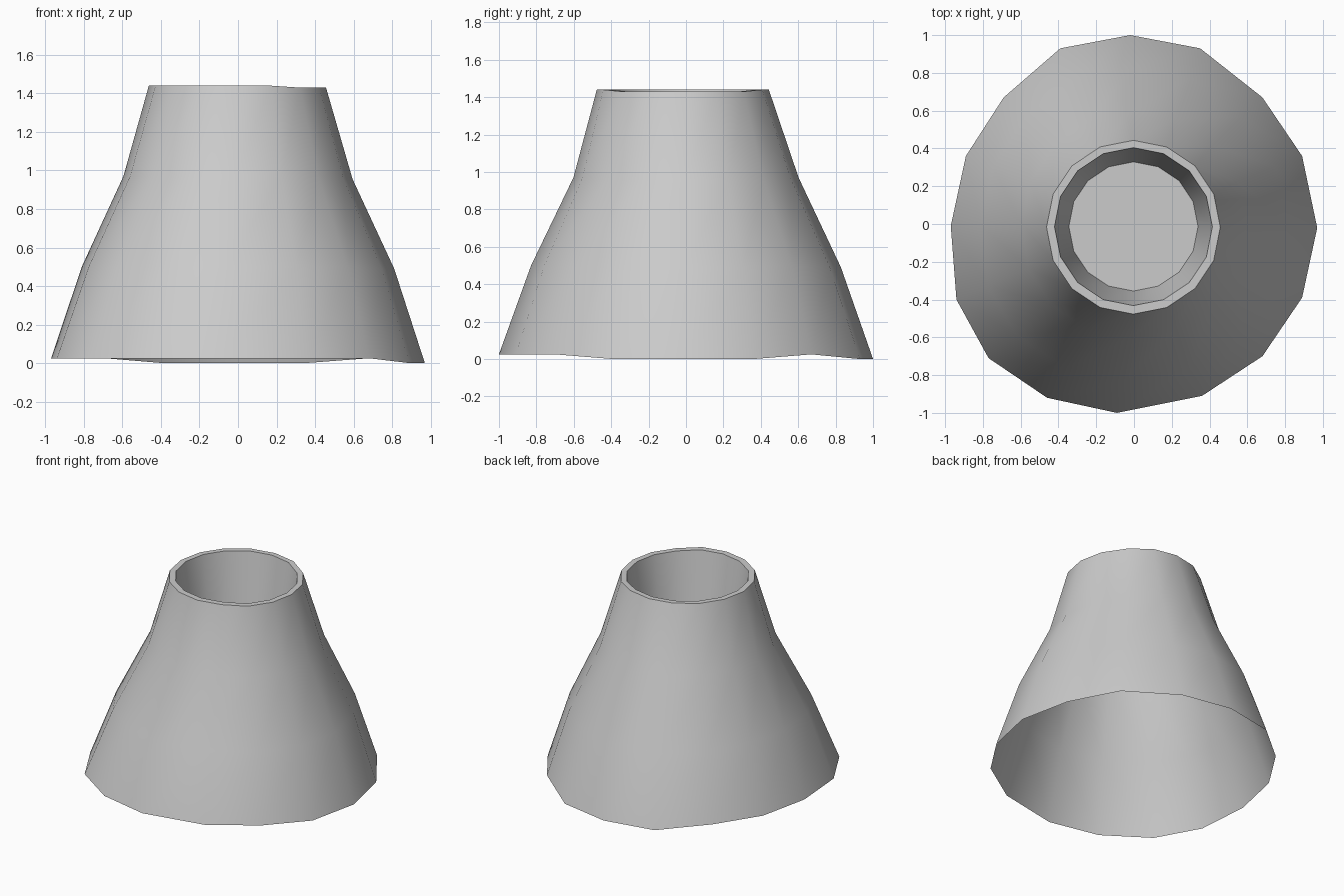
import bpy, bmesh, math

if "Cube" in bpy.data.objects:
    bpy.data.objects.remove(bpy.data.objects["Cube"])

N = 16
# Uneven foot outline, counter-clockwise from +x: x, y
foot = [(.97, -.02), (.89, .36), (.68, .67), (.35, .93), (-.02, 1), (-.39, .93),
        (-.69, .67), (-.89, .36), (-.97, -.01), (-.94, -.40), (-.77, -.71),
        (-.46, -.92), (-.09, -1), (.36, -.91), (.68, -.70), (.89, -.39)]
low_foot = {0, 1, 3, 4, 5, 15}     # foot corners touching the ground
low_rim = {0, 1, 2, 14, 15}        # slightly chipped side of the rim

bm = bmesh.new()


def circle(i, r, cx=0, cy=0):
    a = 2 * math.pi * i / N
    return cx + r * math.cos(a), cy + r * math.sin(a)


def ring(point, height):
    return [bm.verts.new((*point(i), height(i))) for i in range(N)]


def blend(i, scale, r, t):
    c = circle(i, r)
    return tuple(f * scale * (1 - t) + k * t for f, k in zip(foot[i], c))


def rim_z(i):
    return 1.43 if i in low_rim else 1.44


# Outer wall from foot to rim, then rim lip and tapered inner wall
rings = [
    ring(lambda i: foot[i], lambda i: 0 if i in low_foot else .025),
    ring(lambda i: blend(i, .832, .82, .3), lambda i: .49 if i in low_foot else .50),
    ring(lambda i: blend(i, .605, .60, .6), lambda i: .955 if i in low_rim else .97),
    ring(lambda i: circle(i, .46, -.003, -.017), rim_z),
    ring(lambda i: circle(i, .418, -.003, -.014), rim_z),
    ring(lambda i: circle(i, .342, -.003, -.013), lambda i: .95),
]
for a, b in zip(rings, rings[1:]):
    for i in range(N):
        j = (i + 1) % N
        bm.faces.new((a[i], a[j], b[j], b[i]))
# Floor of the opening
bm.faces.new(rings[-1])

me = bpy.data.meshes.new("flared_hollow_cone")
bm.to_mesh(me)
bm.free()
ob = bpy.data.objects.new("flared_hollow_cone", me)
bpy.context.collection.objects.link(ob)
bpy.context.view_layer.objects.active = ob
ob.select_set(True)
bpy.ops.object.shade_smooth_by_angle(angle=math.radians(40))
